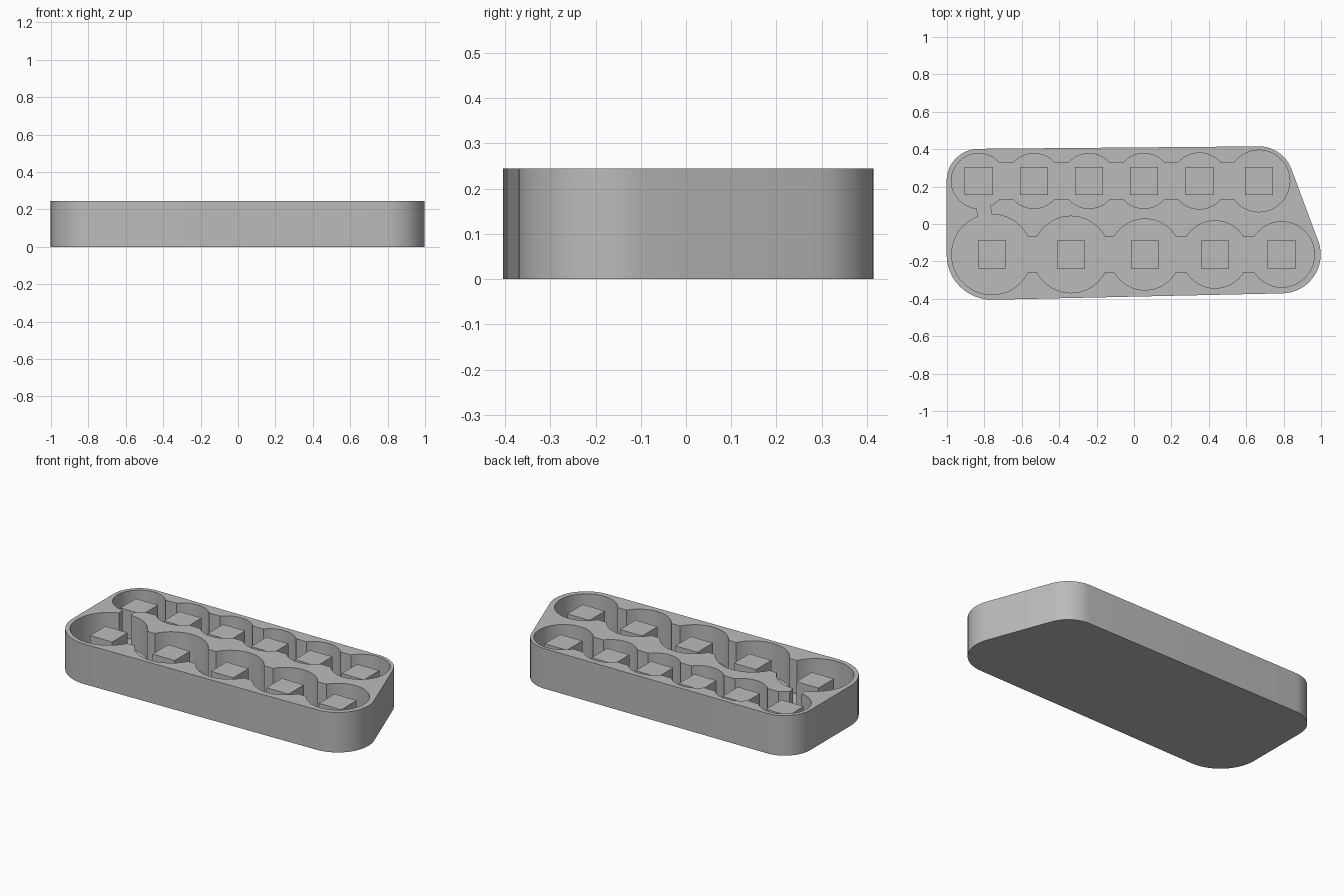
import bpy
import bmesh
from math import cos, sin, pi, hypot
from mathutils import Vector
from mathutils.geometry import convex_hull_2d

HEIGHT, FLOOR = 0.245, 0.04
BACK_Y, FRONT_Y = 0.23, -0.163
# (x, pocket radius) along each row
BACK = [(-0.83, 0.147), (-0.535, 0.147), (-0.24, 0.147),
        (0.053, 0.147), (0.35, 0.15), (0.668, 0.165)]
FRONT = [(-0.76, 0.215), (-0.337, 0.205), (0.059, 0.19),
         (0.433, 0.18), (0.79, 0.175)]

cube = bpy.data.objects.get("Cube")
if cube:
    bpy.data.objects.remove(cube, do_unlink=True)

grey = bpy.data.materials.new("plain_grey")
grey.use_nodes = True
grey.diffuse_color = (0.5, 0.5, 0.5, 1)
grey.node_tree.nodes["Principled BSDF"].inputs["Base Color"].default_value = (0.5, 0.5, 0.5, 1)


def circle(x, y, r, n=48):
    return [Vector((x + r * cos(2 * pi * i / n), y + r * sin(2 * pi * i / n)))
            for i in range(n)]


def strip(a, b, half):
    """Rectangle of the given half width running from a to b."""
    dx, dy = b[0] - a[0], b[1] - a[1]
    k = half / hypot(dx, dy)
    nx, ny = -dy * k, dx * k
    return [Vector((a[0] - nx, a[1] - ny)), Vector((b[0] - nx, b[1] - ny)),
            Vector((b[0] + nx, b[1] + ny)), Vector((a[0] + nx, a[1] + ny))]


def prism(bm, outline, z0, z1):
    """Closed prism over a counter-clockwise outline; returns its top face."""
    low = [bm.verts.new((p.x, p.y, z0)) for p in outline]
    high = [bm.verts.new((p.x, p.y, z1)) for p in outline]
    bm.faces.new(low[::-1])
    for i in range(len(low)):
        j = (i + 1) % len(low)
        bm.faces.new((low[i], low[j], high[j], high[i]))
    return bm.faces.new(high)


def make_object(name, bm):
    bmesh.ops.recalc_face_normals(bm, faces=bm.faces)
    mesh = bpy.data.meshes.new(name)
    bm.to_mesh(mesh)
    bm.free()
    mesh.materials.append(grey)
    obj = bpy.data.objects.new(name, mesh)
    bpy.context.collection.objects.link(obj)
    return obj


# Tray body: hull around the four corner circles
corners = (circle(-0.83, BACK_Y, 0.172) + circle(0.668, BACK_Y, 0.185)
           + circle(-0.76, FRONT_Y, 0.242) + circle(0.79, FRONT_Y, 0.208))
bm = bmesh.new()
prism(bm, [corners[i] for i in convex_hull_2d(corners)], 0, HEIGHT)
tray = make_object("tray", bm)

# Pocket cutter: round wells joined by straight channels
bm = bmesh.new()
for row, y in ((BACK, BACK_Y), (FRONT, FRONT_Y)):
    for x, r in row:
        prism(bm, circle(x, y, r), FLOOR, 0.4)
    prism(bm, strip((row[0][0], y), (row[-1][0], y), 0.097), FLOOR, 0.4)
prism(bm, strip((BACK[0][0], BACK_Y), (FRONT[0][0], FRONT_Y), 0.037), FLOOR, 0.4)
cutter = make_object("pocket_cutter", bm)
cutter.hide_render = True

cut = tray.modifiers.new("pockets", "BOOLEAN")
cut.operation = "DIFFERENCE"
cut.solver = "EXACT"
cut.use_self = True
cut.object = cutter
bpy.ops.object.select_all(action="DESELECT")
bpy.context.view_layer.objects.active = tray
tray.select_set(True)
bpy.ops.object.modifier_apply(modifier=cut.name)
bpy.data.objects.remove(cutter, do_unlink=True)
bpy.ops.object.shade_smooth_by_angle(angle=0.5)

# Square posts with bevelled tops, one in each well
for label, row, y in (("back", BACK, BACK_Y), ("front", FRONT, FRONT_Y)):
    for i, (x, r) in enumerate(row):
        bm = bmesh.new()
        top = prism(bm, strip((x - 0.075, y), (x + 0.075, y), 0.075), FLOOR - 0.01, 0.175)
        bmesh.ops.inset_region(bm, faces=[top], thickness=0.035)
        for v in top.verts:
            v.co.z = 0.213
        make_object(f"{label}_post_{i + 1}", bm)
